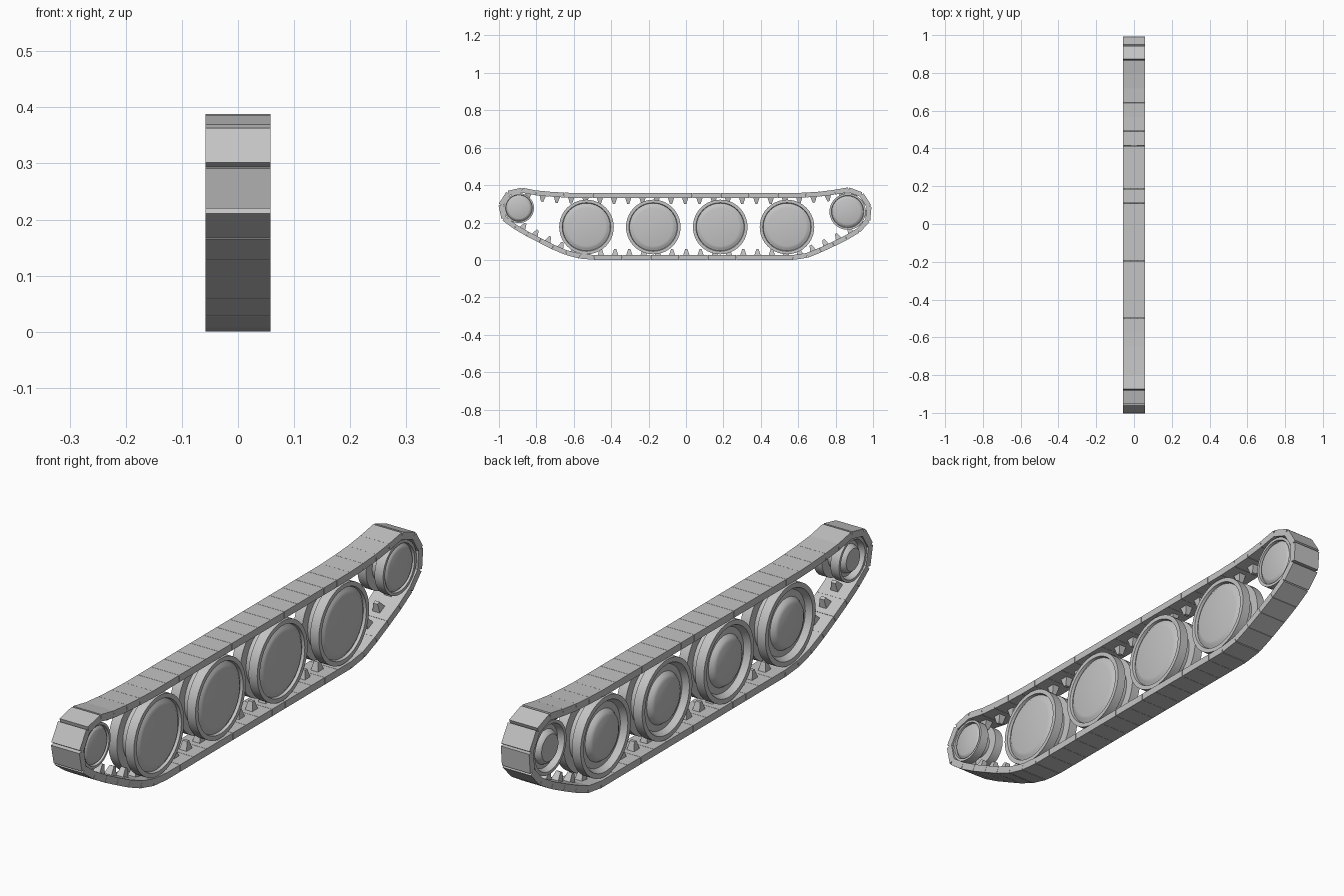
import bpy, bmesh, math
from mathutils import Vector, Matrix

if "Cube" in bpy.data.objects:
    bpy.data.objects.remove(bpy.data.objects["Cube"])

steel = bpy.data.materials.new("steel grey")
steel.diffuse_color = (0.55, 0.55, 0.55, 1)
steel.use_nodes = True
steel.node_tree.nodes["Principled BSDF"].inputs["Base Color"].default_value = steel.diffuse_color

HALF_W = 0.0575     # half width of the track
THICK = 0.026       # link thickness
PITCH = 0.0765      # link length


def finish(bm, name):
    bmesh.ops.recalc_face_normals(bm, faces=bm.faces)
    mesh = bpy.data.meshes.new(name)
    bm.to_mesh(mesh)
    bm.free()
    mesh.materials.append(steel)
    ob = bpy.data.objects.new(name, mesh)
    bpy.context.collection.objects.link(ob)
    return ob


def wheel(name, y, z, r, groove, sides=40):
    """Lathe a twin-rim wheel around the x axis; profile is (x, radius)."""
    profile = [
        (-0.053, 0), (-0.053, 0.50 * r), (-0.047, 0.58 * r), (-0.034, 0.64 * r),
        (-0.030, 0.80 * r), (-0.045, 0.86 * r), (-0.052, 0.88 * r), (-0.052, r),
        (-0.017, r), (-0.017, groove), (0.017, groove), (0.017, r),
        (0.052, r), (0.052, 0.89 * r), (0.042, 0.87 * r),
        (0.043, 0.85 * r), (0.050, 0.78 * r), (0.053, 0.70 * r), (0.053, 0)]
    bm = bmesh.new()
    verts = [bm.verts.new((x, 0, rad)) for x, rad in profile]
    edges = [bm.edges.new(pair) for pair in zip(verts, verts[1:])]
    bmesh.ops.spin(bm, geom=verts + edges, cent=(0, 0, 0), axis=(1, 0, 0),
                   angle=math.tau, steps=sides, use_duplicate=False)
    bmesh.ops.remove_doubles(bm, verts=bm.verts, dist=1e-5)
    ob = finish(bm, name)
    ob.location = (0, y, z)
    bpy.ops.object.select_all(action='DESELECT')
    ob.select_set(True)
    bpy.context.view_layer.objects.active = ob
    bpy.ops.object.shade_smooth_by_angle(angle=math.radians(30))


# Wheels
for i, y in enumerate((-0.532, -0.175, 0.183, 0.54)):
    wheel(f"road_wheel_{i + 1}", y, 0.176, 0.146, 0.112)
wheel("front_idler_wheel", -0.893, 0.277, 0.080, 0.045)
wheel("rear_drive_wheel", 0.864, 0.258, 0.097, 0.062)


# Track centre line, clockwise in the side view, starting at the front end
def arc(cy, cz, r, a0, a1, n=24):
    angles = [math.radians(a0 + (a1 - a0) * i / n) for i in range(n + 1)]
    return [Vector((cy + r * math.cos(a), cz + r * math.sin(a))) for a in angles]


path = arc(-0.893, 0.277, 0.098, 170, 86)
path += [Vector(p) for p in (
    (-0.80, 0.358), (-0.70, 0.349), (-0.58, 0.344), (0.58, 0.344),
    (0.70, 0.350), (0.79, 0.361))]
path += arc(0.864, 0.258, 0.118, 86, -48)
path += [Vector(p) for p in (
    (0.85, 0.115), (0.74, 0.062), (0.66, 0.027), (0.60, 0.0135), (-0.52, 0.0135),
    (-0.61, 0.026), (-0.72, 0.073), (-0.85, 0.140))]
path += arc(-0.893, 0.277, 0.098, 230, 170)

# Equal spacing of the link joints along the path
lengths = [(b - a).length for a, b in zip(path, path[1:])]
total = sum(lengths)
count = round(total / PITCH)
joints, seg, run = [], 0, 0.0
for k in range(count):
    d = total * k / count
    while run + lengths[seg] < d:
        run += lengths[seg]
        seg += 1
    joints.append(path[seg].lerp(path[seg + 1], (d - run) / max(lengths[seg], 1e-9)))


def block(bm, frame, base, top):
    """Tapered box between two (half_x, half_length, height) sections."""
    rings = []
    for hx, hl, h in (base, top):
        rings.append([bm.verts.new(frame @ Vector((sx * hx, sy * hl, h)))
                      for sx, sy in ((-1, -1), (1, -1), (1, 1), (-1, 1))])
    bm.faces.new(rings[0])
    bm.faces.new(rings[1])
    for i in range(4):
        j = (i + 1) % 4
        bm.faces.new((rings[0][i], rings[0][j], rings[1][j], rings[1][i]))


# Links and their inward guide teeth
links, teeth = bmesh.new(), bmesh.new()
for a, b in zip(joints, joints[1:] + joints[:1]):
    mid, along = (a + b) / 2, (b - a).normalized()
    half = (b - a).length / 2
    u = Vector((0, along.x, along.y))
    inward = Vector((0, along.y, -along.x))
    frame = Matrix.Translation((0, mid.x, mid.y)) @ Matrix(
        (Vector((1, 0, 0)), u, inward)).transposed().to_4x4()
    block(links, frame, (HALF_W, half - 0.0005, -THICK / 2),
          (HALF_W, half - 0.0005, THICK / 2))
    block(teeth, frame, (0.015, 0.017, THICK / 2 - 0.002),
          (0.009, 0.006, THICK / 2 + 0.031))
finish(links, "track_links")
finish(teeth, "track_guide_teeth")
